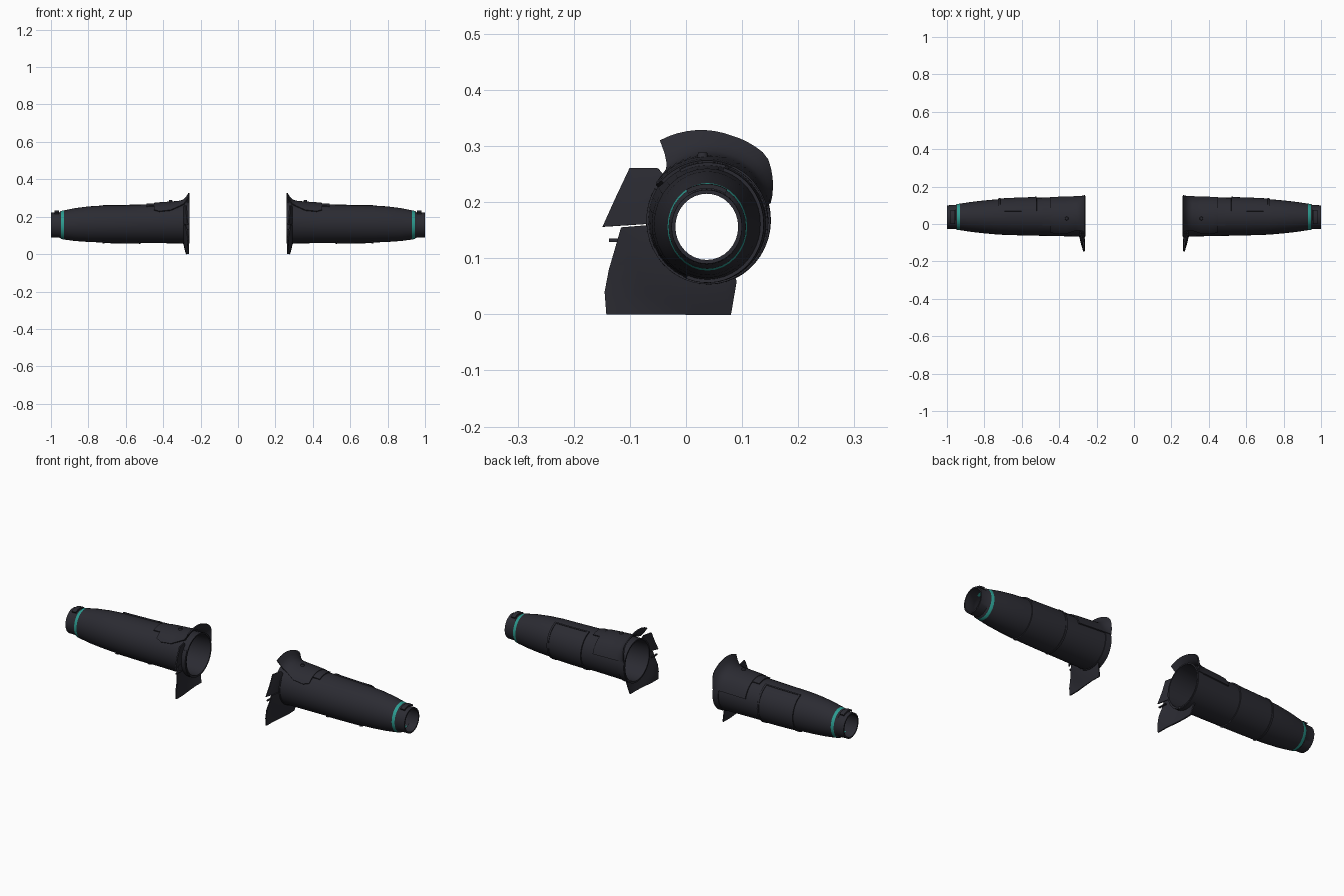
import bpy, bmesh, math
from mathutils import Vector

cube = bpy.data.objects.get("Cube")
if cube:
    bpy.data.objects.remove(cube, do_unlink=True)


def material(name, rgb):
    m = bpy.data.materials.new(name)
    m.use_nodes = True
    m.diffuse_color = (*rgb, 1)
    m.node_tree.nodes["Principled BSDF"].inputs["Base Color"].default_value = (*rgb, 1)
    return m


CLOTH = material("charcoal cloth", (0.024, 0.024, 0.032))
TEAL = material("teal trim", (0.025, 0.33, 0.28))

# Sleeve sections: x, centre y, centre z, half width, half height
SECTIONS = [
    (0.26, 0.040, 0.168, 0.108, 0.112),
    (0.30, 0.040, 0.167, 0.107, 0.110),
    (0.45, 0.039, 0.163, 0.103, 0.104),
    (0.60, 0.039, 0.161, 0.100, 0.101),
    (0.72, 0.038, 0.161, 0.095, 0.099),
    (0.80, 0.038, 0.160, 0.088, 0.095),
    (0.87, 0.038, 0.158, 0.080, 0.088),
    (0.93, 0.038, 0.156, 0.071, 0.078),
    (0.946, 0.038, 0.156, 0.069, 0.075),
    (0.955, 0.037, 0.156, 0.064, 0.067),
    (1.00, 0.037, 0.156, 0.063, 0.066),
]


def surf(x, deg, off=0.0):
    """Point on the sleeve at x and angle (0 = back, 90 = top), pushed out by off."""
    for s, e in zip(SECTIONS, SECTIONS[1:]):
        if x <= e[0]:
            break
    t = (x - s[0]) / (e[0] - s[0])
    cy, cz, ry, rz = [p + (q - p) * t for p, q in zip(s[1:], e[1:])]
    a = math.radians(deg)
    return Vector((x, cy + (ry + off) * math.cos(a), cz + (rz + off) * math.sin(a)))


def finish(name, bm, thick=0.0, trim=False):
    """Make the object, thicken it, mirror it to the other arm and shade it."""
    bmesh.ops.recalc_face_normals(bm, faces=bm.faces)
    me = bpy.data.meshes.new(name)
    bm.to_mesh(me)
    bm.free()
    me.materials.append(CLOTH)
    if trim:
        me.materials.append(TEAL)
    ob = bpy.data.objects.new(name, me)
    bpy.context.collection.objects.link(ob)
    bpy.ops.object.select_all(action='DESELECT')
    ob.select_set(True)
    bpy.context.view_layer.objects.active = ob
    if thick:
        mod = ob.modifiers.new("Thickness", 'SOLIDIFY')
        mod.thickness = thick
        mod.offset = 0
    mod = ob.modifiers.new("Mirror", 'MIRROR')
    mod.use_mirror_merge = False
    for m in list(ob.modifiers):
        bpy.ops.object.modifier_apply(modifier=m.name)
    bpy.ops.object.shade_smooth_by_angle(angle=math.radians(35))
    return ob


def grid(rows, closed=False):
    """Bridge rows of points with quads."""
    bm = bmesh.new()
    vs = [[bm.verts.new(p) for p in r] for r in rows]
    n = len(rows[0])
    for r, q in zip(vs, vs[1:]):
        for i in range(n if closed else n - 1):
            j = (i + 1) % n
            bm.faces.new((r[i], r[j], q[j], q[i]))
    return bm


def patch(name, x0, x1, a0, a1, off=0.002, thick=0.006):
    """Raised panel that follows the sleeve."""
    xs = sorted({x0, x1} | {s[0] for s in SECTIONS if x0 < s[0] < x1})
    n = max(2, int(abs(a1 - a0) / 8))
    rows = [[surf(x, a0 + (a1 - a0) * i / n, off) for i in range(n + 1)] for x in xs]
    return finish(name, grid(rows), thick)


# Sleeve tube with an inner lining and open ends
N = 32
ring = [360 * i / N for i in range(N)]
xs = [s[0] for s in SECTIONS]
rows = [[surf(x, a) for a in ring] for x in xs]
rows += [[surf(x, a, -0.007) for a in ring] for x in reversed(xs)]
rows.append(rows[0])
bm = grid(rows, closed=True)
bmesh.ops.remove_doubles(bm, verts=bm.verts, dist=1e-6)
for f in bm.faces:
    c = f.calc_center_median()
    if 0.93 < c.x < 0.946:
        out = Vector((0, c.y - 0.038, c.z - 0.156)).length
        f.material_index = 1 if out > 0.067 else 0
finish("sleeve", bm, trim=True)

# Shoulder flap: saddle panel with a flared rim
rows = []
for x, top, off in [(0.262, 122, 0.043), (0.275, 124, 0.024), (0.29, 127, 0.011),
                    (0.31, 130, 0.006), (0.36, 143, 0.005), (0.42, 145, 0.005),
                    (0.45, 138, 0.004)]:
    row = []
    for i in range(19):
        a = 15 + (top - 15) * i / 18
        lift = min(1, (a - 12) / 35) * (1 + 0.25 * max(0, a - 75) / 45)
        row.append(surf(x, a, max(0.003, off * lift)))
    rows.append(row)
finish("shoulder_flap", grid(rows), 0.006)
patch("flap_tab", 0.44, 0.49, 66, 118)


def flare(name, outline):
    """Thin plate from the sleeve mouth out to an outline of (y, z) points."""
    rows = []
    _, cy, cz, ry, rz = SECTIONS[0]
    for y, z in outline:
        a = math.atan2((z - cz) / rz, (y - cy) / ry)
        inner = Vector((cy + ry * 0.98 * math.cos(a), cz + rz * 0.98 * math.sin(a)))
        outer = Vector((y, z))
        row = []
        for k in range(6):
            p = inner.lerp(outer, k / 5)
            d = min(1, (p - inner).length / 0.09)
            row.append((0.289 - 0.024 * d ** 1.3, p.x, p.y))
        rows.append(row)
    return finish(name, grid(rows), 0.006)


# Flared plates at the armpit and chest side
flare("lower_flare", [(-0.115, 0.155), (-0.125, 0.12), (-0.137, 0.08), (-0.145, 0.04),
                      (-0.142, 0), (-0.09, 0), (-0.03, 0), (0.03, 0), (0.08, 0), (0.09, 0.06)])
flare("upper_flare", [(-0.148, 0.156), (-0.125, 0.207), (-0.10, 0.26), (-0.05, 0.26)])

# Small prong between the plates
bm = bmesh.new()
bmesh.ops.create_cube(bm, size=1)
bmesh.ops.scale(bm, vec=(0.008, 0.045, 0.006), verts=bm.verts)
bmesh.ops.translate(bm, vec=(0.268, -0.115, 0.132), verts=bm.verts)
finish("prong", bm)

# Elbow panel with raised piping
patch("elbow_panel", 0.525, 0.72, -110, 71, 0.001, 0.005)
for label, x in (("inner", 0.52), ("outer", 0.715)):
    patch(label + "_piping", x, x + 0.01, -112, 72, 0.003, 0.006)
patch("panel_edge", 0.52, 0.725, 69, 73, 0.003, 0.006)

# Hem at the sleeve mouth and the cuff tab
patch("mouth_hem", 0.262, 0.295, 150, 375, 0.001, 0.005)
patch("cuff_tab", 0.958, 0.982, 60, 120, 0.006, 0.008)

# Round stud on top of the flap
bm = bmesh.new()
bmesh.ops.create_cone(bm, cap_ends=True, segments=12, radius1=0.011, radius2=0.008, depth=0.012)
bmesh.ops.translate(bm, vec=surf(0.36, 95, 0.01), verts=bm.verts)
finish("flap_stud", bm)
